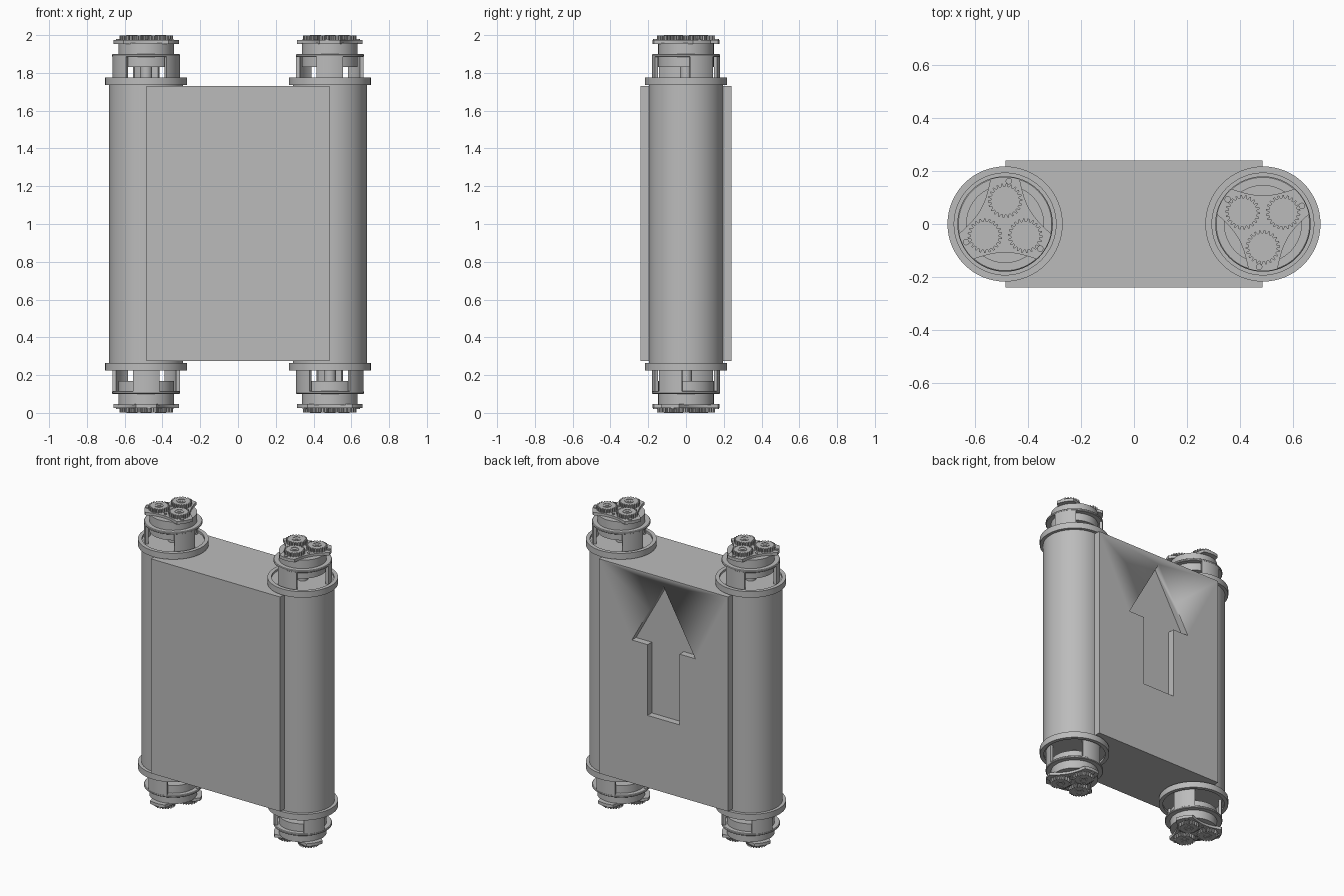
import bpy, bmesh
from math import sin, cos, pi, radians
from mathutils import Matrix

cube = bpy.data.objects.get("Cube")
if cube:
    bpy.data.objects.remove(cube, do_unlink=True)

grey = bpy.data.materials.new("mid_grey")
grey.use_nodes = True
grey.diffuse_color = (0.5, 0.5, 0.5, 1)
grey.node_tree.nodes["Principled BSDF"].inputs["Base Color"].default_value = (0.5, 0.5, 0.5, 1)


def polar(r, deg):
    return (r * cos(radians(deg)), r * sin(radians(deg)))


def arc(r, a, b, n):
    return [polar(r, a + (b - a) * i / n) for i in range(n + 1)]


def prism(bm, pts, z0, z1):
    """Extrude a closed outline between two heights."""
    face = bm.faces.new([bm.verts.new((x, y, z0)) for x, y in pts])
    new = bmesh.ops.extrude_face_region(bm, geom=[face])["geom"]
    verts = [v for v in new if isinstance(v, bmesh.types.BMVert)]
    bmesh.ops.translate(bm, vec=(0, 0, z1 - z0), verts=verts)


def lathe(bm, profile, centre=(0, 0), segs=64):
    """Turn an (r, z) profile around a vertical axis."""
    rings = []
    for r, z in profile:
        count = segs if r > 0 else 1
        rings.append([bm.verts.new((centre[0] + r * cos(2 * pi * i / segs),
                                    centre[1] + r * sin(2 * pi * i / segs), z))
                      for i in range(count)])
    for a, b in zip(rings, rings[1:]):
        for i in range(segs):
            j = (i + 1) % segs
            quad = [a[i % len(a)], a[j % len(a)], b[j % len(b)], b[i % len(b)]]
            bm.faces.new(list(dict.fromkeys(quad)))


def disc(bm, r, z0, z1, centre=(0, 0), segs=64):
    lathe(bm, [(0, z0), (r, z0), (r, z1), (0, z1)], centre, segs)


def finish(name, bm, matrix=Matrix()):
    bmesh.ops.recalc_face_normals(bm, faces=bm.faces)
    mesh = bpy.data.meshes.new(name)
    bm.to_mesh(mesh)
    bm.free()
    mesh.materials.append(grey)
    obj = bpy.data.objects.new(name, mesh)
    obj.matrix_world = matrix
    bpy.context.collection.objects.link(obj)
    bpy.ops.object.select_all(action="DESELECT")
    obj.select_set(True)
    bpy.context.view_layer.objects.active = obj
    bpy.ops.object.shade_smooth_by_angle(angle=radians(30))
    return obj


# Central body with an arrow sunk into the back
bm = bmesh.new()
prism(bm, [(-0.485, -0.24), (0.485, -0.24), (0.485, 0.24), (-0.485, 0.24)], 0.275, 1.73)
body = finish("body_block", bm)
half = [(0.12, 0.765), (0.12, 1.245), (0.238, 1.245)]
outline = half + [(0, 1.67)] + [(-x, z) for x, z in reversed(half)]
bm = bmesh.new()
prism(bm, outline, 0, 0.1)
cutter = finish("arrow_cutter", bm,
                Matrix.Translation((0, 0.295, 0)) @ Matrix.Rotation(pi / 2, 4, "X"))
cutter.hide_render = True
cut = body.modifiers.new("arrow", "BOOLEAN")
cut.operation, cut.object, cut.solver = "DIFFERENCE", cutter, "EXACT"
bpy.ops.object.select_all(action="DESELECT")
body.select_set(True)
bpy.context.view_layer.objects.active = body
bpy.ops.object.modifier_apply(modifier="arrow")
bpy.data.objects.remove(cutter, do_unlink=True)

LOBES = (90, 210, 330)


def end_fitting(label, m):
    """Geared end cap; heights are measured from the middle of the model."""
    # Flange with a shallow recessed floor
    bm = bmesh.new()
    lathe(bm, [(0, 0.735), (0.217, 0.735), (0.217, 0.776), (0.192, 0.776),
               (0.192, 0.762), (0, 0.762)])
    finish(label + "_flange", bm, m)

    # Cage of three curved walls under a collar
    bm = bmesh.new()
    for a in LOBES:
        prism(bm, arc(0.179, a - 23, a + 23, 12) + arc(0.16, a + 23, a - 23, 12), 0.755, 0.89)
    lathe(bm, [(0, 0.884), (0.176, 0.884), (0.18, 0.888), (0.18, 0.896),
               (0.176, 0.9), (0, 0.9)])
    finish(label + "_cage", bm, m)

    # Drum through the collar and its thin shaft
    bm = bmesh.new()
    disc(bm, 0.147, 0.832, 0.957)
    disc(bm, 0.032, 0.755, 0.84, segs=32)
    finish(label + "_drum", bm, m)

    # Three-lobed carrier plate with hollowed sides
    pts = []
    for a in LOBES:
        pts += arc(0.178, a - 18, a + 18, 8)
        for i in range(1, 10):
            t = i / 10
            p, q = polar(0.178, a + 18), polar(0.178, a + 102)
            dip = polar(0.025 * sin(pi * t), a + 60)
            pts.append(tuple(p[k] * (1 - t) + q[k] * t - dip[k] for k in (0, 1)))
    bm = bmesh.new()
    prism(bm, pts, 0.953, 0.973)
    for a in LOBES:
        disc(bm, 0.012, 0.97, 0.98, polar(0.162, a - 5), 16)
        disc(bm, 0.009, 0.97, 0.978, polar(0.085, a + 60), 16)
        disc(bm, 0.009, 0.97, 0.978, polar(0.045, a + 60), 16)
    finish(label + "_carrier_plate", bm, m)

    # Planet gears
    teeth = 22
    for n, a in enumerate(LOBES):
        cx, cy = polar(0.088, a)
        rim = []
        for i in range(teeth):
            for r, f in ((0.054, 0), (0.054, 0.35), (0.065, 0.5), (0.065, 0.82)):
                x, y = polar(r, a + 360 * (i + f) / teeth)
                rim.append((cx + x, cy + y))
        bm = bmesh.new()
        prism(bm, rim, 0.968, 0.997)
        lathe(bm, [(0.029, 0.99), (0.029, 1.0), (0.023, 1.0), (0.023, 0.9972)], (cx, cy), 32)
        disc(bm, 0.012, 0.99, 1.0, (cx, cy), 24)
        finish(f"{label}_gear_{n + 1}", bm, m)


# Two posts, each with a fitting on both ends
for side, x, turn in (("right", -0.486, 0), ("left", 0.486, pi)):
    place = Matrix.Translation((x, 0, 1))
    bm = bmesh.new()
    disc(bm, 0.196, -0.75, 0.75)
    finish(side + "_post", bm, place)
    for end, flip in (("top", 0), ("bottom", pi)):
        end_fitting(f"{side}_{end}", place @ Matrix.Rotation(flip, 4, "X")
                    @ Matrix.Rotation(turn, 4, "Z"))
